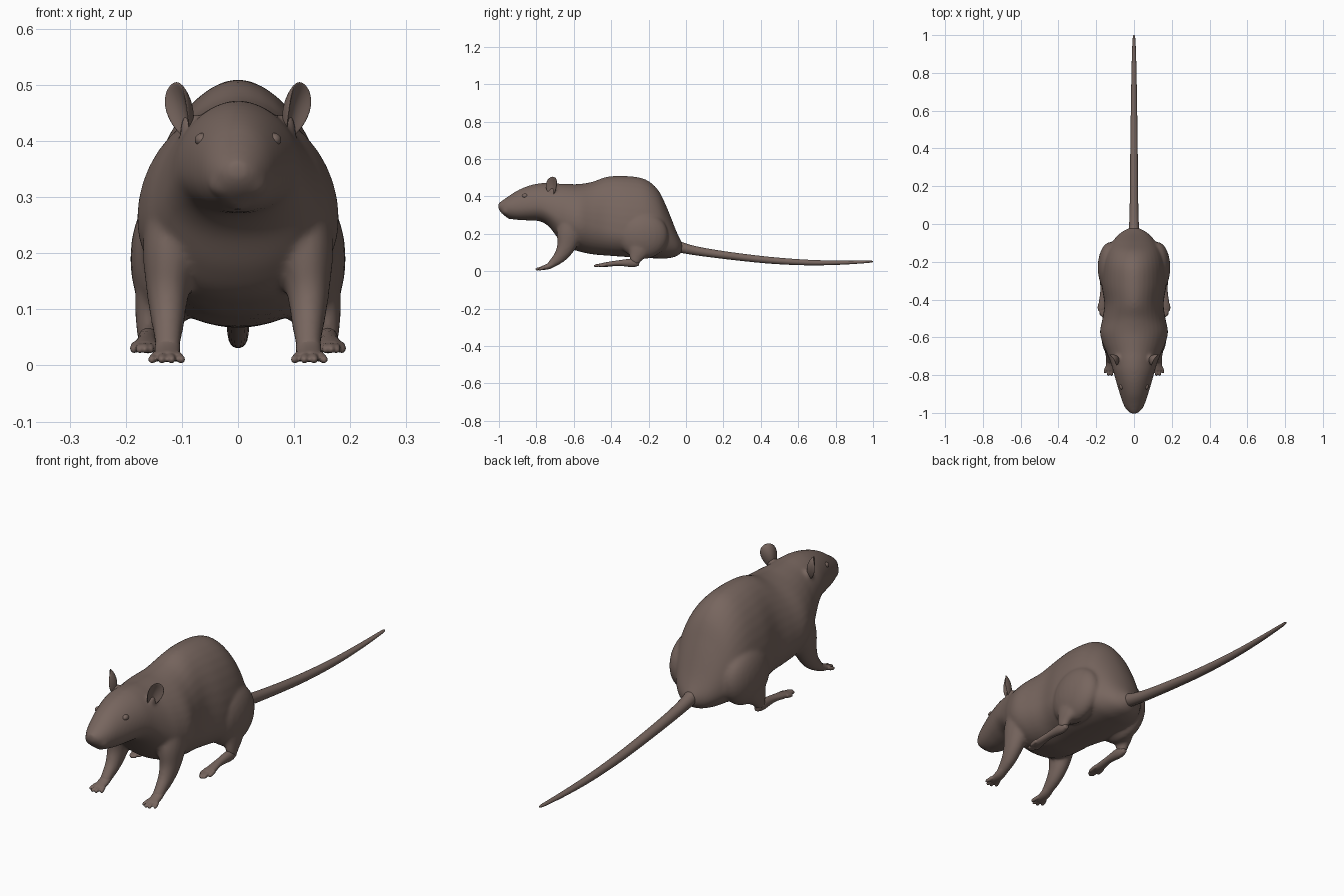
import bpy, bmesh, math
from mathutils import Vector, Matrix

if "Cube" in bpy.data.objects:
    bpy.data.objects.remove(bpy.data.objects["Cube"])

fur = bpy.data.materials.new("grey_brown_fur")
fur.diffuse_color = (0.185, 0.132, 0.113, 1)
fur.use_nodes = True
fur.node_tree.nodes["Principled BSDF"].inputs["Base Color"].default_value = fur.diffuse_color


def catmull(rows, steps):
    """Smoothly interpolate rows of numbers."""
    out = []
    for i in range(len(rows) - 1):
        p0, p1, p2, p3 = (rows[max(0, min(len(rows) - 1, i + k))] for k in (-1, 0, 1, 2))
        for s in range(steps):
            t = s / steps
            out.append([0.5 * (2 * b + (c - a) * t + (2 * a - 5 * b + 4 * c - d) * t * t
                               + (3 * b - a - 3 * c + d) * t ** 3)
                        for a, b, c, d in zip(p0, p1, p2, p3)])
    out.append(list(rows[-1]))
    return out


def loft(bm, rings):
    """Skin a list of rings and cap both ends."""
    vs = [[bm.verts.new(p) for p in r] for r in rings]
    n = len(vs[0])
    for a, b in zip(vs, vs[1:]):
        for i in range(n):
            bm.faces.new((a[i], a[(i + 1) % n], b[(i + 1) % n], b[i]))
    bm.faces.new(vs[0][::-1])
    bm.faces.new(vs[-1])


def tube(bm, rows, side=1, n=20, steps=5):
    """Limb along rows of (x, y, z, half width, half depth)."""
    rows = catmull(rows, steps)
    pts = [Vector((r[0] * side, r[1], r[2])) for r in rows]
    rings = []
    for i, r in enumerate(rows):
        t = (pts[min(i + 1, len(pts) - 1)] - pts[max(i - 1, 0)]).normalized()
        u = Vector((1, 0, 0))
        u = (u - t * u.dot(t)).normalized()
        v = t.cross(u)
        rings.append([pts[i] + u * r[3] * math.cos(a) + v * r[4] * math.sin(a)
                      for a in (2 * math.pi * k / n for k in range(n))])
    loft(bm, rings)


def blob(bm, c, r, side=1):
    """Ellipsoid."""
    m = Matrix.Translation((c[0] * side, c[1], c[2])) @ Matrix.Diagonal((*r, 1))
    bmesh.ops.create_uvsphere(bm, u_segments=24, v_segments=16, radius=1, matrix=m)


def finish(bm, name, voxel=0, smooth=0):
    bmesh.ops.recalc_face_normals(bm, faces=bm.faces)
    me = bpy.data.meshes.new(name)
    bm.to_mesh(me)
    bm.free()
    for p in me.polygons:
        p.use_smooth = True
    me.materials.append(fur)
    ob = bpy.data.objects.new(name, me)
    bpy.context.collection.objects.link(ob)
    if voxel:
        m = ob.modifiers.new("fuse", 'REMESH')
        m.mode = 'VOXEL'
        m.voxel_size = voxel
        m.use_smooth_shade = True
        s = ob.modifiers.new("soften", 'SMOOTH')
        s.factor = 0.5
        s.iterations = smooth
    return ob


# body, head and upper legs: sections are y, bottom, top, half width, height of widest point
sections = [
    (-0.02, .105, .15, .025, .127), (-0.05, .08, .21, .075, .14), (-0.10, .068, .335, .12, .17),
    (-0.15, .068, .435, .15, .19), (-0.22, .07, .492, .168, .20), (-0.32, .076, .509, .172, .20),
    (-0.42, .083, .505, .157, .22), (-0.50, .09, .478, .167, .24), (-0.57, .105, .466, .18, .26),
    (-0.63, .125, .466, .167, .27), (-0.68, .17, .468, .145, .29), (-0.73, .235, .472, .125, .32),
    (-0.78, .266, .47, .11, .345), (-0.84, .271, .457, .093, .345), (-0.90, .274, .432, .075, .34),
    (-0.95, .285, .40, .058, .338), (-0.985, .308, .376, .038, .34), (-1.003, .333, .363, .016, .348)]
bm = bmesh.new()
rings = []
for y, lo, hi, w, mid in catmull(sections, 5):
    ring = []
    for k in range(40):
        a = 2 * math.pi * k / 40
        c, s = math.cos(a), math.sin(a)
        x = w * math.copysign(abs(c) ** (1.08 if s > 0 else 0.9), c)
        ring.append((x, y, mid + s * ((hi - mid) if s > 0 else (mid - lo))))
    rings.append(ring)
loft(bm, rings)
for side in (1, -1):
    blob(bm, (.125, -.23, .19), (.067, .135, .125), side)          # thigh
    blob(bm, (.086, -.712, .42), (.018, .02, .03), side)           # ear root
    blob(bm, (.011, -.989, .354), (.012, .011, .011), side)        # nose pad
    blob(bm, (.024, -.955, .325), (.03, .032, .027), side)         # whisker pad
    tube(bm, [(.11, -.60, .28, .055, .075), (.12, -.622, .20, .05, .07), (.125, -.642, .13, .038, .05),
              (.125, -.672, .08, .03, .036), (.125, -.71, .045, .024, .024),
              (.126, -.735, .025, .022, .016)], side)              # front leg
    tube(bm, [(.13, -.25, .18, .05, .085), (.15, -.255, .11, .035, .06), (.16, -.268, .07, .022, .036),
              (.16, -.274, .042, .019, .024)], side)               # hind shank
blob(bm, (0, -.93, .296), (.024, .034, .02))                       # chin
finish(bm, "body", 0.007, 10)

# feet with splayed toes
for name, side in (("right", 1), ("left", -1)):
    bm = bmesh.new()
    tube(bm, [(.125, -.70, .048, .022, .02), (.126, -.735, .026, .023, .016),
              (.127, -.775, .015, .024, .010)], side)
    for k, reach in ((-1.5, .018), (-.5, .03), (.5, .03), (1.5, .016)):
        x = .127 + .0125 * k
        tip = -.768 - reach
        tube(bm, [(x, -.76, .018, .008, .009), (x + .003 * k, tip + .012, .013, .008, .008),
                  (x + .005 * k, tip, .010, .007, .007), (x + .005 * k, tip - .006, .008, .003, .004)],
             side, 12)
    finish(bm, "front_foot_" + name, 0.003, 4)

    bm = bmesh.new()
    tube(bm, [(.16, -.25, .04, .010, .012), (.16, -.285, .044, .019, .023), (.162, -.36, .043, .017, .015),
              (.165, -.42, .036, .022, .013), (.166, -.45, .033, .02, .010)], side)
    for k, reach in ((-2, .018), (-1, .035), (0, .042), (1, .035), (2, .01)):
        x = .166 + .0085 * k
        tip = -.444 - reach
        tube(bm, [(x, -.425, .035, .008, .009), (x + .001 * k, tip + .012, .031, .0075, .008),
                  (x + .001 * k, tip, .028, .0065, .007), (x + .001 * k, tip - .006, .026, .003, .004)],
             side, 12)
    finish(bm, "hind_foot_" + name, 0.003, 4)

    # cupped ear facing out and forward
    bm = bmesh.new()
    bmesh.ops.create_uvsphere(bm, u_segments=32, v_segments=20, radius=1)
    across = Vector((.55, .83, 0)).normalized()
    up = Vector((.2, .05, 1)).normalized()
    out = across.cross(up).normalized()
    for v in bm.verts:
        a, b, c = v.co
        p = (Vector((.099, -.714, .455)) + across * a * .034 * (1 + .2 * b) + up * b * .051
             + out * (.008 * c + .022 * (a * a + .5 * b * b) - .010))
        v.co = (p.x * side, p.y, p.z)
    finish(bm, "ear_" + name)

    # eye bump
    bm = bmesh.new()
    blob(bm, (.064, -.86, .402), (.013, .016, .012), side)
    finish(bm, "eye_" + name)

# tail
bm = bmesh.new()
tube(bm, [(0, -.07, .145, .034, .034), (0, -.02, .125, .027, .028), (0, .08, .104, .023, .023),
          (0, .25, .08, .021, .020), (0, .45, .058, .019, .018), (0, .65, .046, .016, .015),
          (0, .82, .045, .013, .011), (0, .95, .049, .009, .007), (0, .99, .051, .006, .005),
          (0, 1.0, .052, .002, .002)])
finish(bm, "tail")
